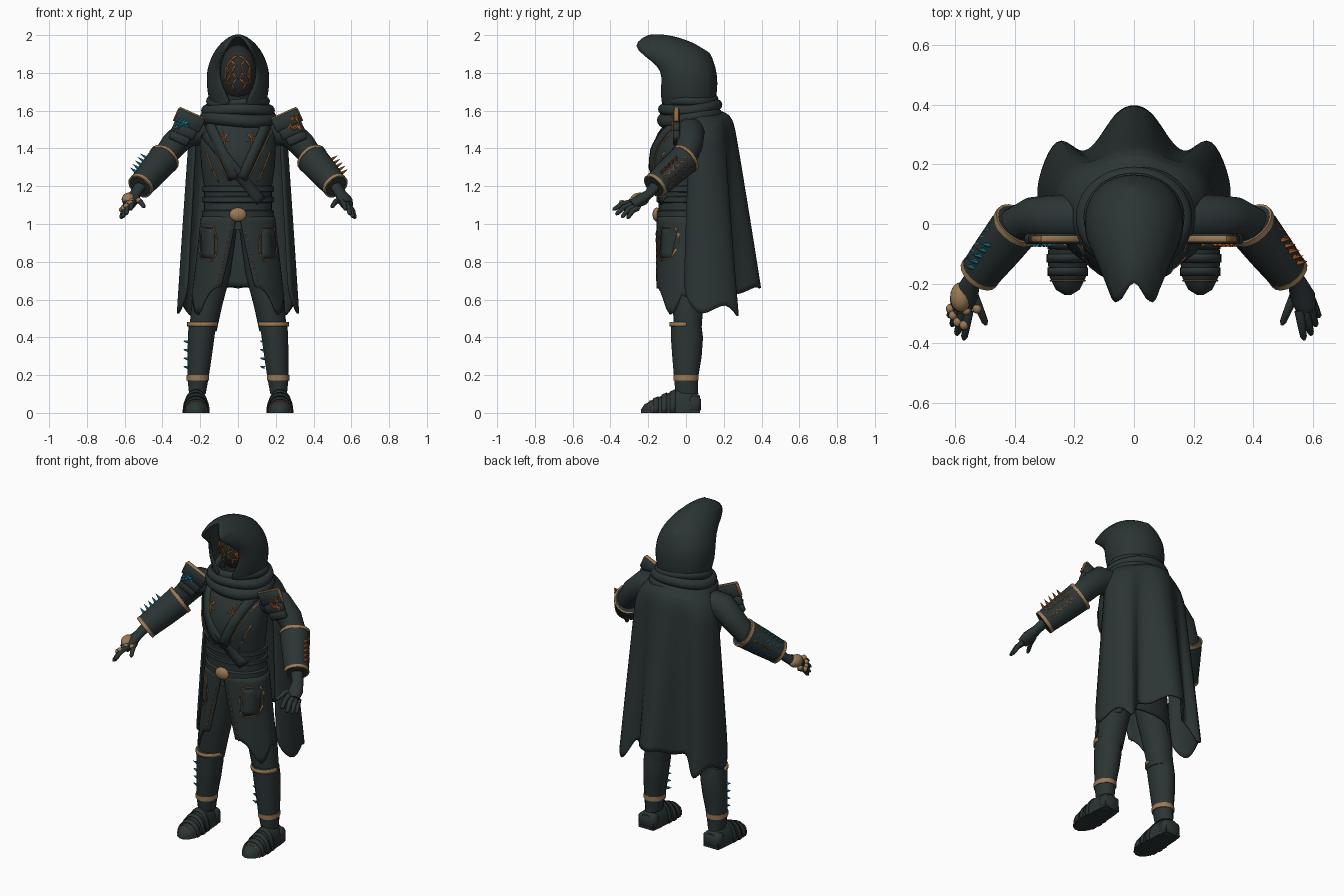
import bpy, bmesh, math, random
from mathutils import Vector, Matrix
from mathutils.bvhtree import BVHTree

random.seed(4)
cube = bpy.data.objects.get("Cube")
if cube:
    bpy.data.objects.remove(cube)


def material(name, *rgb):
    m = bpy.data.materials.new(name)
    m.use_nodes = True
    m.diffuse_color = (*rgb, 1)
    bsdf = m.node_tree.nodes["Principled BSDF"]
    bsdf.inputs["Base Color"].default_value = (*rgb, 1)
    bsdf.inputs["Roughness"].default_value = 0.8
    return m


CLOTH = material("charcoal_cloth", .024, .034, .034)
MASK = material("dark_mask", .02, .024, .023)
GOLD = material("aged_gold", .32, .19, .09)
COPPER = material("copper_trim", .3, .14, .05)
ORANGE = material("burnt_orange", .42, .1, .022)
TEAL = material("teal_crystal", .012, .2, .3)


def finish(name, bm, mat, solid=0, sub=0):
    bmesh.ops.remove_doubles(bm, verts=bm.verts, dist=.0002)
    bmesh.ops.recalc_face_normals(bm, faces=bm.faces)
    for f in bm.faces:
        f.smooth = True
    for e in bm.edges:
        e.smooth = e.calc_face_angle(0) < .8
    me = bpy.data.meshes.new(name)
    bm.to_mesh(me)
    bm.free()
    me.materials.append(mat)
    ob = bpy.data.objects.new(name, me)
    bpy.context.collection.objects.link(ob)
    if sub:
        ob.modifiers.new("smooth", "SUBSURF").levels = sub
        ob.modifiers["smooth"].render_levels = sub
    if solid:
        mod = ob.modifiers.new("thickness", "SOLIDIFY")
        mod.thickness, mod.offset = solid, 0
    return ob


def grid(name, rows, mat, closed=False, loop=False, cap=False, **kw):
    """Skin a list of equal-length point rows."""
    bm = bmesh.new()
    vs = [[bm.verts.new(p) for p in r] for r in rows]
    n, k = len(rows), len(rows[0])
    for i in range(n if loop else n - 1):
        for j in range(k if closed else k - 1):
            a, b, l = vs[i], vs[(i + 1) % n], (j + 1) % k
            bm.faces.new((a[j], a[l], b[l], b[j]))
    if cap:
        bm.faces.new(vs[0])
        bm.faces.new(vs[-1])
    return finish(name, bm, mat, **kw)


def tube(name, pts, radii, mat, sides=14, loop=False, squash=1):
    """Sweep a circle along points, with one radius per point."""
    pts = [Vector(p) for p in pts]
    n, rows = len(pts), []
    for i, p in enumerate(pts):
        a = pts[i - 1] if i or loop else p
        b = pts[(i + 1) % n] if i < n - 1 or loop else p
        t = (b - a).normalized()
        u = t.cross(Vector((0, 0, 1)) if abs(t.z) < .95 else Vector((0, 1, 0))).normalized()
        w = u.cross(t)
        r = radii[i] if isinstance(radii, (list, tuple)) else radii
        rows.append([p + r * (u * math.cos(c) + w * squash * math.sin(c))
                     for c in (math.tau * j / sides for j in range(sides))])
    return grid(name, rows, mat, closed=True, loop=loop, cap=not loop)


def stack(name, levels, mat, sides=32):
    """Loft ellipses given as z, centre x, centre y, radius x, radius y."""
    return grid(name, [[(cx + rx * math.sin(c), cy - ry * math.cos(c), z)
                        for c in (math.tau * j / sides for j in range(sides))]
                       for z, cx, cy, rx, ry in levels], mat, closed=True, cap=True)


def ball(name, c, r, mat):
    bm = bmesh.new()
    bmesh.ops.create_uvsphere(bm, u_segments=20, v_segments=12, radius=1,
                              matrix=Matrix.Translation(c) @ Matrix.Diagonal((*r, 1)))
    return finish(name, bm, mat)


def box(name, c, size, tilt, mat):
    bm = bmesh.new()
    bmesh.ops.create_cube(bm, size=1, matrix=Matrix.Translation(c)
                          @ Matrix.Rotation(tilt, 4, 'Y') @ Matrix.Diagonal((*size, 1)))
    bmesh.ops.bevel(bm, geom=bm.edges[:], offset=min(size) * .25, segments=1, affect='EDGES')
    return finish(name, bm, mat)


def spike(name, p, d, r, mat):
    p, d = Vector(p), Vector(d)
    tube(name, [p, p + d * .5, p + d], [r, r * .6, .0005], mat, sides=6)


def surface(ob):
    return BVHTree.FromPolygons([v.co for v in ob.data.vertices],
                                [p.vertices for p in ob.data.polygons])


def strap(name, path, width, mat, tree, thick=.008, lift=.002):
    """Ribbon through x, z points, pressed from the front onto a surface."""
    for (x0, z0), (x1, z1) in zip(path, path[1:]):
        d = Vector((x1 - x0, z1 - z0))
        side = Vector((-d.y, d.x)).normalized() * width / 2
        n, rows, y = max(2, int(d.length / .025)), [], None
        for i in range(n + 1):
            row = []
            for k in (-1, 0, 1):
                q = Vector((x0, z0)) + d * i / n + side * k
                hit = tree.ray_cast(Vector((q.x, -2, q.y)), Vector((0, 1, 0)))[0]
                y = hit.y if hit and hit.y < 0 else y
                if y is not None:
                    row.append((q.x, y - lift, q.y))
            if len(row) == 3:
                rows.append(row)
        if len(rows) > 1:
            grid(name, rows, mat, solid=thick)


def mirrored(path, s):
    return [(s * x, z) for x, z in path]


# Torso and belts
torso = stack("torso", [(1.6, 0, .03, .1, .08), (1.55, 0, .01, .17, .11), (1.48, 0, -.01, .2, .14),
                        (1.4, 0, -.03, .2, .155), (1.3, 0, -.035, .195, .152),
                        (1.2, 0, -.02, .18, .13), (1.08, 0, -.01, .18, .135),
                        (.97, 0, -.01, .19, .14)], CLOTH)
chest = surface(torso)
for z, h in ((1.05, .05), (1.13, .035), (1.185, .035)):
    stack("belt", [(z + h * k, 0, -.012, .19 - e, .145 - e)
                   for k, e in ((-.5, .01), (-.35, 0), (.35, 0), (.5, .01))], CLOTH)
ball("belt_buckle", (0, -.155, 1.05), (.045, .022, .037), GOLD)

# Split coat skirt
rows = []
for i in range(15):
    v = i / 14
    row = []
    for j in range(-20, 21):
        a = .04 + .34 * v + (math.pi - .04 - .34 * v) * (1 - abs(j) / 20)
        a = a if j >= 0 else -a
        hem = .67 - .15 * math.exp(-((abs(a) - 1.1) / .35) ** 2) - .04 * (1.5 < abs(a) < 2.4)
        row.append(((.19 + .05 * v) * math.sin(a), -.01 - (.14 + .012 * v) * math.cos(a),
                    1.04 + (hem - 1.04) * v))
    rows.append(row)
skirt = grid("coat_skirt", rows, CLOTH, solid=.012)
coat = surface(skirt)

# Chest straps, lapels and stitched trim
strap("cross_strap", [(-.17, 1.48), (.12, 1.12)], .055, CLOTH, chest, .018)
for s in (-1, 1):
    strap("lapel", mirrored([(.15, 1.53), (.02, 1.24)], s), .05, CLOTH, chest, .022)
    strap("lapel_trim", mirrored([(.18, 1.5), (.05, 1.23)], s), .005, COPPER, chest)
    strap("chest_trim", mirrored([(.17, 1.38), (.13, 1.28), (.1, 1.22)], s), .005, COPPER, chest)
    for k in range(6):
        c = k * math.pi / 3 + .3
        strap("chest_emblem", mirrored([(.075, 1.45), (.075 + .03 * math.cos(c),
              1.45 + .04 * math.sin(c))], s), .006, ORANGE if k % 2 else COPPER, chest)
    hexagon = [(.115, .84), (.11, .92), (.13, .985), (.19, .985), (.21, .9), (.195, .82), (.14, .805),
               (.115, .84)]
    strap("hip_pouch", mirrored([(.16, .82), (.16, .975)], s), .07, CLOTH, coat, .008, .008)
    strap("pouch_trim", mirrored(hexagon, s), .005, COPPER, coat, .005, .011)
    for k in range(9):
        z = .96 - .035 * k
        strap("coat_stitch", mirrored([(.04 + .0085 * k, z), (.044 + .0085 * k, z - .02)], s),
              .004, COPPER, coat, .005, .008)
strap("hip_trim", [(-.235, .97), (-.22, .94), (-.2, .97), (-.12, .95)], .006, COPPER, coat, .005, .008)

# Head, cracked mask and hood
head = ball("head_mask", (0, -.015, 1.8), (.1, .105, .15), MASK)
face = surface(head)
tube("neck", [(0, .02, 1.5), (0, .01, 1.72)], .085, MASK)
for s in (-1, 1):
    for path in ([(.01, 1.89), (.04, 1.87), (.06, 1.83), (.045, 1.79), (.065, 1.75)],
                 [(.04, 1.87), (.015, 1.84), (.03, 1.8), (.045, 1.79)],
                 [(.03, 1.8), (.01, 1.77), (.035, 1.74), (.02, 1.71)],
                 [(.035, 1.74), (.065, 1.75), (.06, 1.83)]):
        crack = [(x + random.uniform(-.006, .006), z) for x, z in path]
        strap("mask_crack", mirrored(crack, s), .006, random.choice((COPPER, ORANGE)), face, .006)
slices = [
    [(.02, -.125, 1.63), (.095, -.13, 1.73), (.1, -.115, 1.84), (.062, -.33, 1.945), (0, -.13, 2.02)],
    [(.1, -.1, 1.61), (.15, -.08, 1.71), (.155, -.07, 1.84), (.095, -.17, 1.97), (0, -.12, 2.02)],
    [(.15, .02, 1.6), (.172, .02, 1.72), (.168, .02, 1.84), (.1, .01, 1.95), (0, 0, 1.985)],
    [(.11, .12, 1.6), (.13, .135, 1.72), (.125, .13, 1.82), (.075, .1, 1.9), (0, .09, 1.93)],
    [(0, .15, 1.6), (0, .178, 1.72), (0, .17, 1.81), (0, .145, 1.88), (0, .13, 1.9)]]
grid("hood", [r + [(-x, y, z) for x, y, z in r[-2::-1]] for r in slices], CLOTH, solid=.012, sub=2)

# Wrapped scarf
for z, rx, ry, r, ph in ((1.65, .145, .125, .024, 0), (1.61, .165, .14, .03, 1.5), (1.56, .17, .14, .036, 3)):
    loop = [(rx * math.sin(a), .022 - ry * math.cos(a),
             z - .012 * math.cos(a) + .009 * math.sin(2 * a + ph))
            for a in (math.tau * i / 40 for i in range(40))]
    tube("scarf_wrap", loop, r, CLOTH, loop=True)

# Pleated cape with a ragged hem, tucked under the scarf
top = [(0, .24), (.05, .235), (.1, .215), (.14, .2), (.18, .19), (.235, .15), (.265, .08), (.22, .02)]
hem = [(0, .4, .65), (.06, .375, .68), (.12, .265, .61), (.18, .22, .66), (.245, .3, .45),
       (.295, .22, .62), (.335, .08, .48), (.27, -.01, .62)]
halves = [[(a * .65, b * .55, 1.6) for a, b in top]]
for i in range(9):
    v = i / 8
    f = v ** .95
    halves.append([(a + (c - a) * f, b + (d - b) * f,
                    1.59 - .09 * (a / .24) ** 2 * (1 - v) + (z - 1.59) * v)
                   for (a, b), (c, d, z) in zip(top, hem)])
grid("cape", [[(-x, y, z) for x, y, z in h[:0:-1]] + h for h in halves], CLOTH, solid=.012, sub=2)

for s in (-1, 1):
    accent = ORANGE if s > 0 else TEAL
    S = lambda x, y, z: Vector((s * x, y, z))

    # Leg, boot shaft and bands
    tube("leg", [S(.1, 0, .99), S(.13, .005, .75), S(.165, .01, .58), S(.185, .01, .44)],
         [.095, .092, .082, .072], CLOTH, sides=20)
    shaft = [(.1, .215, .005, .045, .06), (.18, .212, 0, .057, .063), (.3, .203, .005, .066, .078),
             (.4, .195, .005, .072, .085), (.48, .188, 0, .075, .08)]
    stack("boot_shaft", [(z, s * x, y, rx, ry) for z, x, y, rx, ry in shaft], CLOTH, sides=14)
    stack("ankle_band", [(z, s * .212, 0, .061, .067) for z in (.172, .2)], GOLD, sides=14)
    grid("knee_band", [[S(.188 + .077 * math.sin(a), -.083 * math.cos(a), z)
                        for a in (-1.6 + .32 * i for i in range(11))] for z in (.457, .48)],
         GOLD, solid=.008)
    for k in range(4):
        z = .24 + .045 * k
        spike("shin_spike", (s * .203 - .062, -.02, z), (-.027, 0, .006), .009, TEAL)

    # Shoe, heel, strap bands
    shape = [(.075, .05, .09), (.02, .058, .125), (-.05, .062, .122), (-.12, .068, .095),
             (-.18, .06, .068), (-.22, .04, .045), (-.237, .012, .02)]

    def arch(y, w, h, grow=0):
        return [S(.222 + (w + grow) * math.cos(a), y, (h + grow) * math.sin(a) ** .8)
                for a in (math.pi * i / 14 for i in range(15))]
    grid("shoe", [arch(*q) for q in shape], CLOTH, closed=True, cap=True)
    box("heel", S(.222, .045, .045), (.115, .07, .09), 0, CLOTH)
    for y, w, h in ((-.07, .063, .115), (-.115, .067, .098), (-.16, .063, .078)):
        grid("shoe_strap", [arch(y + k, w, h + k * .4, .002) for k in (-.014, .014)], CLOTH, solid=.005)
    tube("shoe_trim", arch(-.19, .056, .064, .002), .003, COPPER, sides=6)

    # Arm and layered shoulder plates
    tube("upper_arm", [S(.17, .02, 1.49), S(.27, .02, 1.485), S(.34, .02, 1.42), S(.41, -.01, 1.33)],
         [.075, .078, .07, .06], CLOTH, sides=18)
    for x, z, w, h in ((.258, 1.548, .15, .08), (.285, 1.495, .13, .06), (.31, 1.455, .11, .05)):
        box("shoulder_plate", S(x, -.05, z), (w, .035, h), -s * .42, CLOTH)
    box("shoulder_trim", S(.242, -.05, 1.586), (.15, .022, .01), -s * .42, GOLD)
    box("shoulder_edge", S(.327, -.05, 1.579), (.008, .022, .075), -s * .42, COPPER)
    for k in range(10):
        p = S(.265 + random.uniform(0, .06), -.066, 1.5 + random.uniform(0, .06))
        spike("shoulder_shard", p, (s * .018, -.01, random.uniform(-.035, .035)), .009, accent)

    # Gauntlet with rims, engraving and spikes
    elbow, wrist = S(.392, -.005, 1.345), S(.515, -.163, 1.203)
    axis = (wrist - elbow).normalized()
    tube("gauntlet", [elbow, elbow.lerp(wrist, .5), wrist], [.084, .078, .069], CLOTH, sides=18)
    for p, r in ((elbow, .086), (wrist, .071)):
        tube("gauntlet_rim", [p - axis * .009, p + axis * .009], r, GOLD, sides=18)
        tube("cuff_opening", [p - axis * .0105, p + axis * .0105], r - .008, CLOTH, sides=18)
    up = S(.35, .25, .9)
    up = (up - axis * up.dot(axis)).normalized()
    out = axis.cross(up) * s
    out = out if out.x * s > 0 else -out
    on_cuff = lambda t, a, r: (elbow.lerp(wrist, t) + (.084 - .015 * t + r)
                               * (up * math.cos(a) + out * math.sin(a)))
    lean = .2 if s > 0 else -.1
    for k in range(5):
        spike("gauntlet_spike", on_cuff(.35 + .12 * k, lean, -.01), up * .044 + out * .014, .011, accent)
    for a, m in ((.55, accent), (1.0, ORANGE if s > 0 else COPPER), (1.45, accent)):
        tube("gauntlet_engraving", [on_cuff(.14 + .072 * i, a + .12 * (-1) ** i, -.002)
                                    for i in range(11)], .004, m, sides=6)

    # Hand and fingers
    tube("hand", [wrist, S(.545, -.195, 1.16), S(.565, -.245, 1.125), S(.578, -.285, 1.1)],
         [.036, .032, .043, .034], CLOTH, squash=.75)
    fingers = [((.553, -.29, 1.115), (.57, -.388, 1.075)), ((.572, -.285, 1.105), (.594, -.372, 1.05)),
               ((.586, -.27, 1.095), (.61, -.342, 1.035)), ((.594, -.255, 1.085), (.62, -.312, 1.03)),
               ((.54, -.23, 1.125), (.495, -.338, 1.09))]
    for a, b in fingers:
        a, b = S(*a), S(*b)
        mid = a.lerp(b, .5) + Vector((0, 0, .012))
        tube("finger", [a, mid, a.lerp(b, .9), b], [.016, .014, .011, .005], CLOTH, sides=10)
        if s < 0:
            for p in (a, mid):
                ball("knuckle_guard", p + S(.008, 0, .006), (.015, .016, .015), GOLD)
    if s < 0:
        ball("hand_guard", S(.58, -.245, 1.13), (.036, .05, .036), GOLD)
